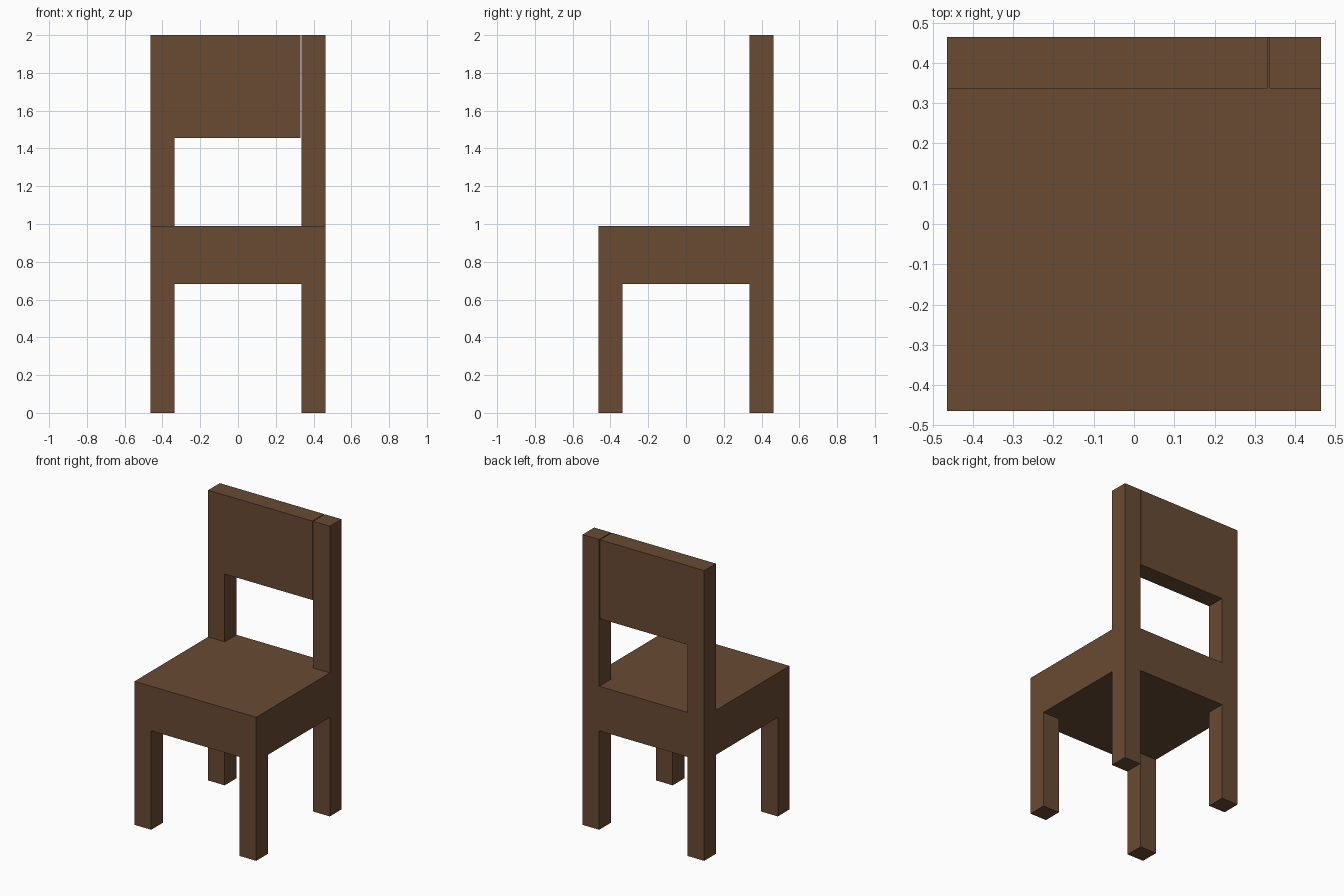
import bpy

if "Cube" in bpy.data.objects:
    bpy.data.objects.remove(bpy.data.objects["Cube"])

# One brown wood colour for the whole chair
wood = bpy.data.materials.new("brown wood")
wood.diffuse_color = (0.141, 0.069, 0.033, 1)
wood.use_nodes = True
wood.node_tree.nodes["Principled BSDF"].inputs["Base Color"].default_value = wood.diffuse_color

HALF = 0.464       # half width and depth of the chair
INNER = 0.337      # inner face of legs and posts
SEAT_LOW, SEAT_TOP, TOP = 0.682, 0.989, 2.0


def box(name, x, y, z):
    """Box spanning the given (min, max) ranges."""
    verts = [(a, b, c) for a in x for b in y for c in z]
    faces = [(0, 1, 3, 2), (4, 6, 7, 5), (0, 4, 5, 1),
             (2, 3, 7, 6), (0, 2, 6, 4), (1, 5, 7, 3)]
    mesh = bpy.data.meshes.new(name)
    mesh.from_pydata(verts, [], faces)
    mesh.materials.append(wood)
    obj = bpy.data.objects.new(name, mesh)
    bpy.context.collection.objects.link(obj)
    return obj


LEFT, RIGHT = (-HALF, -INNER), (INNER, HALF)
FRONT, BACK = LEFT, RIGHT

# Thick square seat
box("seat", (-HALF, HALF), (-HALF, HALF), (SEAT_LOW, SEAT_TOP))

for side, x in (("left", LEFT), ("right", RIGHT)):
    # Legs under each corner, and the back post above the seat
    box(f"front_leg_{side}", x, FRONT, (0, SEAT_LOW))
    box(f"back_leg_{side}", x, BACK, (0, SEAT_LOW))
    box(f"back_post_{side}", x, BACK, (SEAT_TOP, TOP))

# Backrest panel, stopping just short of the right post
box("backrest", (-INNER, 0.331), BACK, (1.456, TOP))
